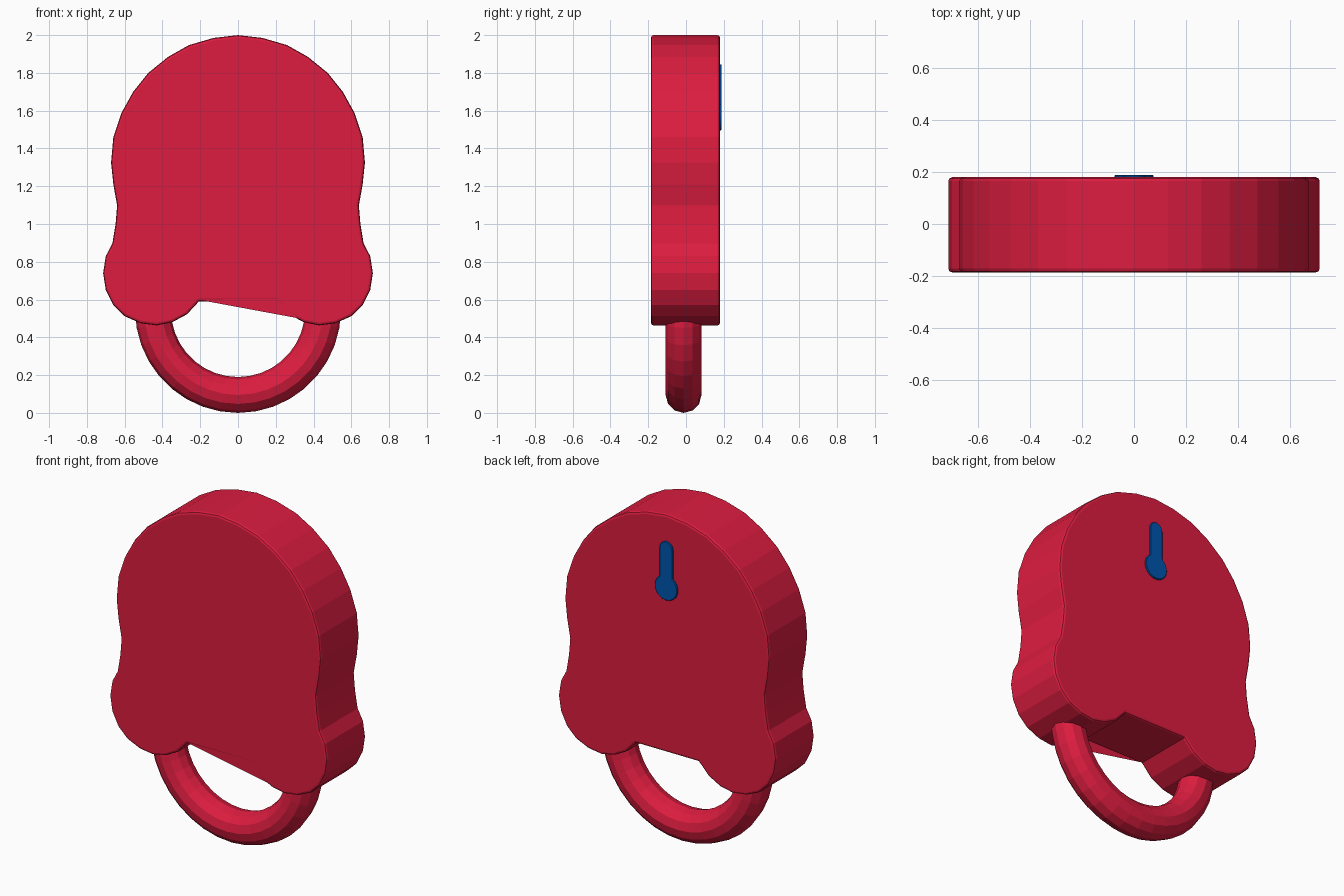
import bpy, bmesh
from math import sin, cos, pi, asin

if "Cube" in bpy.data.objects:
    bpy.data.objects.remove(bpy.data.objects["Cube"])


def material(name, color):
    m = bpy.data.materials.new(name)
    m.diffuse_color = color
    m.use_nodes = True
    m.node_tree.nodes["Principled BSDF"].inputs["Base Color"].default_value = m.diffuse_color
    return m


RED = material("red", (0.72, 0.012, 0.05, 1))
BLUE = material("blue", (0.0, 0.09, 0.42, 1))


def add_object(name, bm, mat):
    bmesh.ops.recalc_face_normals(bm, faces=bm.faces)
    mesh = bpy.data.meshes.new(name)
    bm.to_mesh(mesh)
    bm.free()
    mesh.materials.append(mat)
    ob = bpy.data.objects.new(name, mesh)
    bpy.context.collection.objects.link(ob)
    return ob


def plate(name, outline, y0, y1, mat, bevel=0, segments=2):
    """Extrude an x/z outline from y0 to y1 with rounded rims."""
    bm = bmesh.new()
    face = bm.faces.new([bm.verts.new((x, y0, z)) for x, z in outline])
    if y1 != y0:
        ext = bmesh.ops.extrude_face_region(bm, geom=[face], use_keep_orig=True)
        verts = [g for g in ext["geom"] if isinstance(g, bmesh.types.BMVert)]
        bmesh.ops.translate(bm, verts=verts, vec=(0, y1 - y0, 0))
    ob = add_object(name, bm, mat)
    if bevel:
        mod = ob.modifiers.new("rim", 'BEVEL')
        mod.width = bevel
        mod.segments = segments
        mod.limit_method = 'ANGLE'
        mod.angle_limit = 1.1
    return ob


# Body: arched top, waist, two round lobes and a notch between them
half = [(.13, 1.985), (.26, 1.947), (.37, 1.885), (.475, 1.80), (.555, 1.70),
        (.617, 1.588), (.66, 1.46), (.672, 1.325), (.66, 1.21), (.64, 1.098),
        (.648, 1.0), (.665, .897), (.70, .83), (.714, .74), (.70, .65),
        (.66, .57), (.60, .512), (.517, .475), (.43, .463), (.348, .48),
        (.27, .522), (.206, .591)]
outline = [(0, 2.0)] + half + [(-x, z) for x, z in reversed(half)]
plate("body", outline, -.186, .18, RED, .014)

# Thin slanted web across the front of the notch
plate("front_web", [(-.215, .60), (.21, .605), (.29, .525), (.33, .499)],
      -.1855, -.1855, RED)

# Ring: lower half of a round bar, its ends running up into the lobes
STEPS, SIDES = 18, 12
R, r, CY, CZ = .45, .095, -.013, .545
bm = bmesh.new()
loops = []
for i in range(STEPS + 1):
    a = pi + pi * i / STEPS
    loop = []
    for j in range(SIDES):
        b = 2 * pi * j / SIDES
        d = R + r * cos(b)
        loop.append(bm.verts.new((d * cos(a), CY + r * sin(b), CZ + d * sin(a))))
    loops.append(loop)
for p, q in zip(loops, loops[1:]):
    for j in range(SIDES):
        k = (j + 1) % SIDES
        bm.faces.new((p[j], p[k], q[k], q[j]))
bm.faces.new(loops[0])
bm.faces.new(loops[-1])
add_object("ring", bm, RED)

# Keyhole badge on the back: round bottom, narrow slot, rounded top
cr, w = .075, .043
start = pi / 2 + asin(w / cr)
sweep = 2 * pi - 2 * asin(w / cr)
key = [(cr * cos(start + sweep * i / 16), 1.57 + cr * sin(start + sweep * i / 16))
       for i in range(17)]
key += [(w * cos(pi * i / 8), 1.802 + w * sin(pi * i / 8)) for i in range(9)]
plate("keyhole", key, .17, .189, BLUE, .004, 1)
